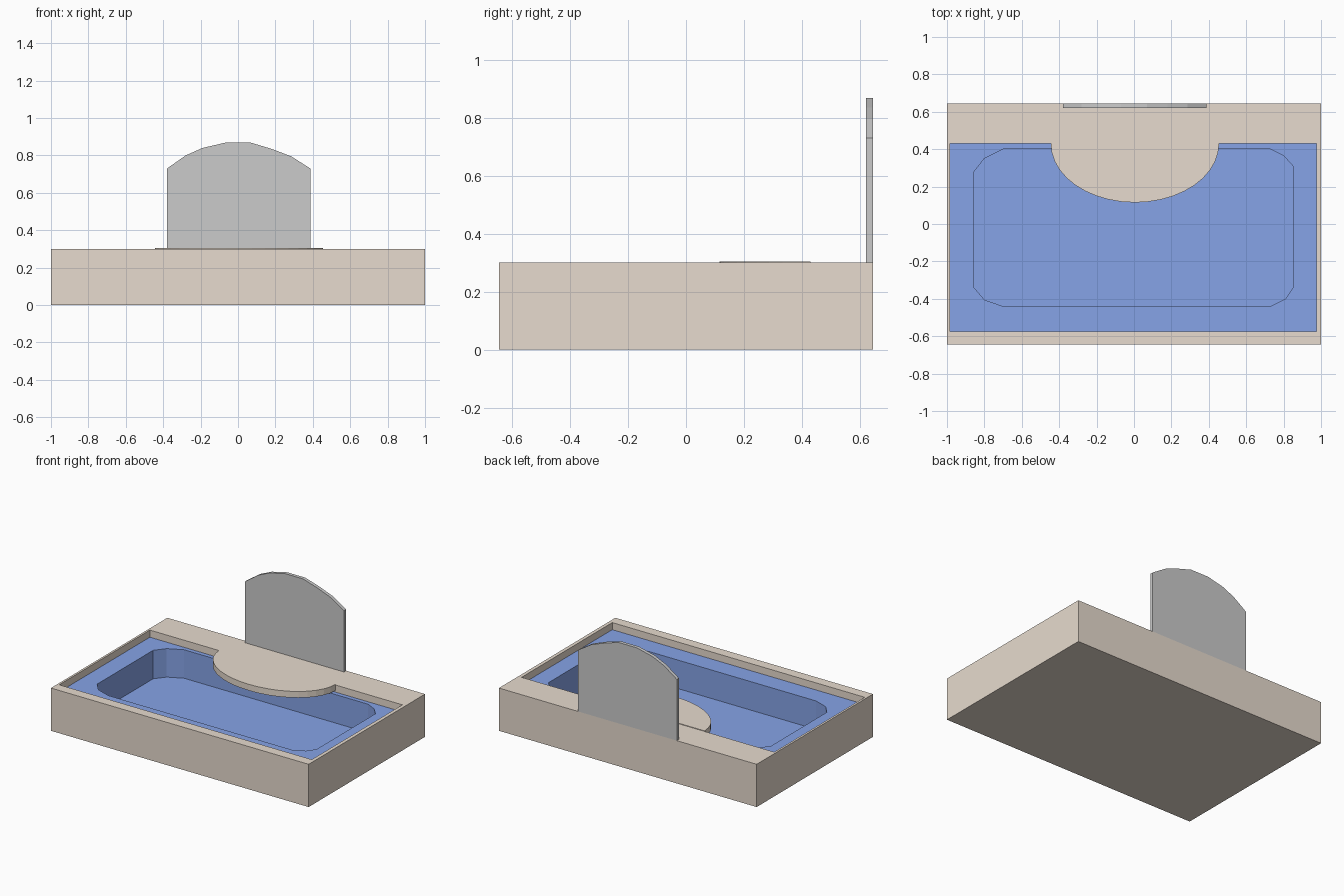
import bpy, bmesh, math

if "Cube" in bpy.data.objects:
    bpy.data.objects.remove(bpy.data.objects["Cube"])


def material(name, color):
    mat = bpy.data.materials.new(name)
    mat.diffuse_color = (*color, 1)
    mat.use_nodes = True
    mat.node_tree.nodes["Principled BSDF"].inputs["Base Color"].default_value = mat.diffuse_color
    return mat


def finish(bm, name, mat=None):
    mesh = bpy.data.meshes.new(name)
    bm.to_mesh(mesh)
    bm.free()
    obj = bpy.data.objects.new(name, mesh)
    bpy.context.collection.objects.link(obj)
    if mat:
        mesh.materials.append(mat)
    return obj


def loop(bm, outline, z):
    return [bm.verts.new((x, y, z)) for x, y in outline]


def walls(bm, low, high, inward=False):
    n = len(low)
    for i in range(n):
        j = (i + 1) % n
        quad = [low[i], low[j], high[j], high[i]]
        bm.faces.new(quad[::-1] if inward else quad)


def ring(bm, outer, inner):
    # flat upward face between two loops
    edges = []
    for vs in (outer, inner):
        for a, b in zip(vs, vs[1:] + vs[:1]):
            edges.append(bm.edges.get((a, b)) or bm.edges.new((a, b)))
    made = bmesh.ops.triangle_fill(bm, edges=edges, use_beauty=True, normal=(0, 0, 1))
    for f in made["geom"]:
        if isinstance(f, bmesh.types.BMFace):
            f.normal_update()
            if f.normal.z < 0:
                f.normal_flip()


def rect(x0, x1, y0, y1):
    return [(x0, y0), (x1, y0), (x1, y1), (x0, y1)]


def prism(name, bottom, top, mat=None):
    # bottom and top are matching counter-clockwise lists of points
    bm = bmesh.new()
    low = [bm.verts.new(p) for p in bottom]
    high = [bm.verts.new(p) for p in top]
    walls(bm, low, high)
    bm.faces.new(low[::-1])
    bm.faces.new(high)
    bmesh.ops.recalc_face_normals(bm, faces=bm.faces)
    return finish(bm, name, mat)


tan = material("tan_stone", (0.80, 0.71, 0.62))
blue = material("blue_liner", (0.24, 0.37, 0.80))

TOP, SHELF, FLOOR = 0.30, 0.25, 0.05
recess = rect(-0.985, 0.975, -0.575, 0.43)

# Surround: box with a rectangular opening in the top
bm = bmesh.new()
outer = rect(-1, 1, -0.645, 0.645)
base, rim = loop(bm, outer, 0), loop(bm, outer, TOP)
lip, under = loop(bm, recess, TOP), loop(bm, recess, SHELF)
bm.faces.new(base[::-1])
walls(bm, base, rim)
walls(bm, under, lip, inward=True)
ring(bm, rim, lip)
finish(bm, "surround", tan)

# Liner: shallow shelf with a sunken basin whose corners are cut
basin = [(-0.70, -0.44), (0.73, -0.44), (0.81, -0.40), (0.85, -0.34),
         (0.85, 0.31), (0.80, 0.365), (0.73, 0.40), (-0.70, 0.40),
         (-0.80, 0.35), (-0.855, 0.28), (-0.855, -0.34), (-0.80, -0.405)]
bm = bmesh.new()
shelf, edge, floor = loop(bm, recess, SHELF), loop(bm, basin, SHELF), loop(bm, basin, FLOOR)
ring(bm, shelf, edge)
walls(bm, floor, edge, inward=True)
bm.faces.new(floor)
finish(bm, "basin_liner", blue)

# Half-round step reaching over the basin
n = 20
arc = [(0.005 + 0.45 * math.cos(math.pi + math.pi * i / n),
        0.43 + 0.315 * math.sin(math.pi + math.pi * i / n)) for i in range(n + 1)]
prism("half_round_step", [(x, y, 0.26) for x, y in arc],
      [(x, y, 0.304) for x, y in arc], tan)

# Upright back panel with an arched top
panel = [(-0.38, TOP), (0.387, TOP), (0.387, 0.73), (0.285, 0.795), (0.18, 0.835),
         (0.07, 0.868), (-0.07, 0.868), (-0.19, 0.84), (-0.28, 0.80), (-0.38, 0.73)]
prism("back_panel", [(x, 0.645, z) for x, z in panel],
      [(x, 0.621, z) for x, z in panel])
